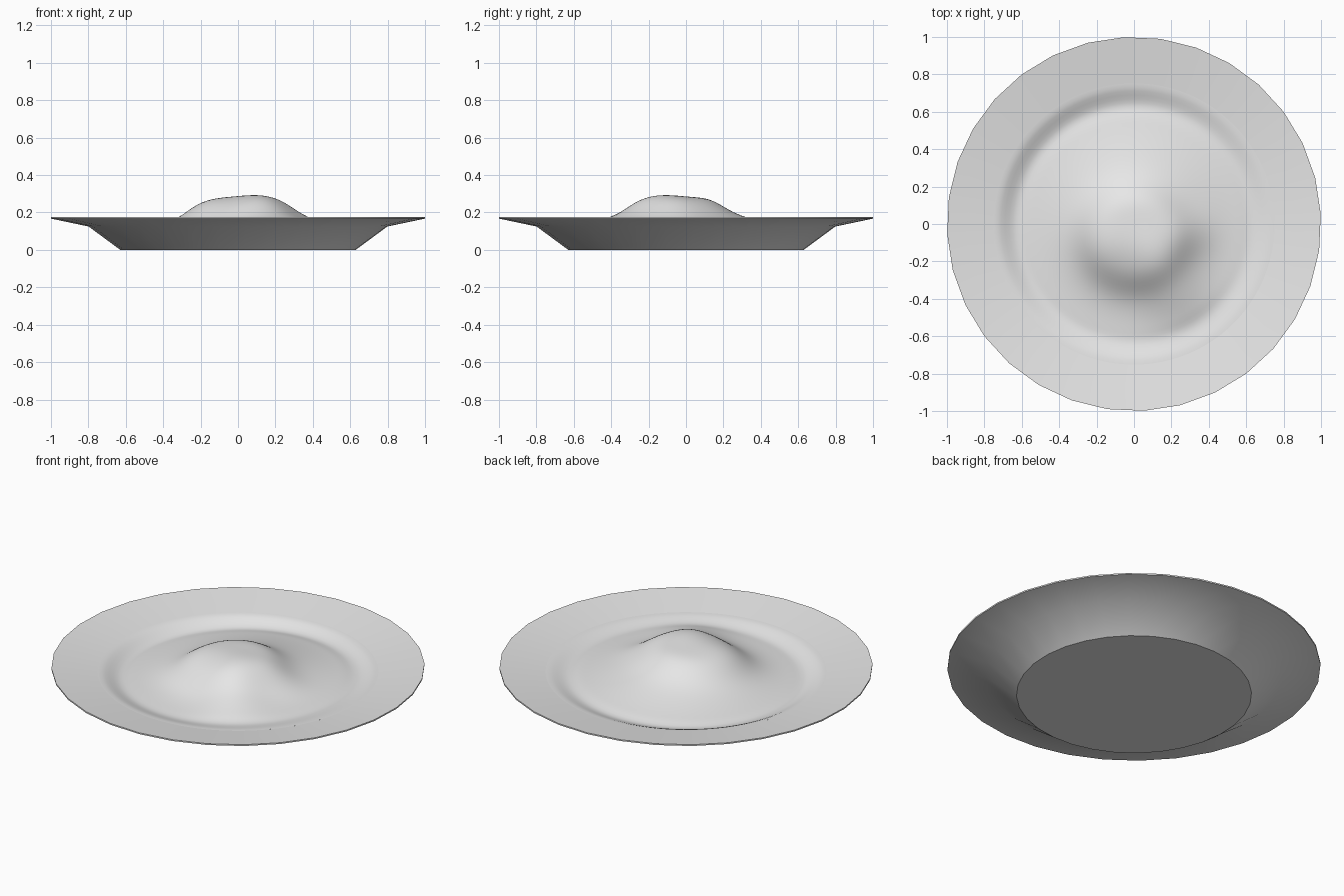
import bpy, bmesh, math

cube = bpy.data.objects.get("Cube")
if cube:
    bpy.data.objects.remove(cube, do_unlink=True)

# Single pale grey material
grey = bpy.data.materials.new("pale_grey")
grey.use_nodes = True
grey.diffuse_color = (0.8, 0.8, 0.8, 1)
grey.node_tree.nodes["Principled BSDF"].inputs["Base Color"].default_value = grey.diffuse_color


def add_rings(bm, rings, cap_first=False, cap_last=False):
    """Bridge successive loops of points with quads, optionally capping the ends."""
    loops = [[bm.verts.new(p) for p in ring] for ring in rings]
    n = len(loops[0])
    for a, b in zip(loops, loops[1:]):
        for i in range(n):
            j = (i + 1) % n
            bm.faces.new((a[i], a[j], b[j], b[i]))
    if cap_first:
        bm.faces.new(loops[0][::-1])
    if cap_last:
        bm.faces.new(loops[-1])


def finish(bm, name, angle):
    mesh = bpy.data.meshes.new(name)
    bm.to_mesh(mesh)
    bm.free()
    obj = bpy.data.objects.new(name, mesh)
    bpy.context.collection.objects.link(obj)
    mesh.materials.append(grey)
    bpy.ops.object.select_all(action='DESELECT')
    obj.select_set(True)
    bpy.context.view_layer.objects.active = obj
    bpy.ops.object.shade_smooth_by_angle(angle=math.radians(angle))
    return obj


def circle(radius, steps, height, turn=0.0):
    """Loop of points whose height comes from a function of x and y."""
    pts = []
    for i in range(steps):
        a = turn + math.tau * i / steps
        x, y = radius * math.cos(a), radius * math.sin(a)
        pts.append((x, y, height(x, y)))
    return pts


# Plate: faceted outline with a sloping foot, a broad rim and a sunken centre
profile = [(0.63, 0), (0.8, 0.125), (1.0, 0.167), (1.0, 0.175),
           (0.75, 0.14), (0.6, 0.03)]
bm = bmesh.new()
add_rings(bm, [circle(r, 32, lambda x, y, z=z: z, math.radians(3.1)) for r, z in profile],
          cap_first=True, cap_last=True)
finish(bm, "plate", 25)


# Food: lumpy mound filling the plate's centre
def smooth(t):
    t = max(0.0, min(1.0, t))
    return t * t * (3 - 2 * t)


def bump(x, y, cx, cy, size, amount):
    return amount * math.exp(-((x - cx) ** 2 + (y - cy) ** 2) / (2 * size * size))


LUMPS = [(0, 0.1, 0.3, 0.09),          # broad base
         (0.1, -0.15, 0.11, 0.03),     # right crest
         (-0.13, -0.12, 0.1, 0.016),   # left crest
         (0.3, -0.05, 0.09, 0.018),    # side shoulder
         (0.22, -0.36, 0.13, 0.04)]    # front shoulder


def food_height(x, y):
    r = math.hypot(x, y)
    floor = 0.1 + 0.018 * (0.87 * x - 0.5 * y) / 0.75
    edge = smooth((r - 0.61) / 0.14)
    z = floor + (0.141 - floor) * edge
    dome = math.hypot(x / 1.05, y + 0.07) / 0.28
    z += 0.088 / (1 + dome ** 6)
    fade = 1 - smooth((r - 0.55) / 0.2)
    return z + fade * sum(bump(x, y, *lump) for lump in LUMPS)


bm = bmesh.new()
count = 36
add_rings(bm, [circle(0.75 * (1 - k / count) + 0.002, 96, food_height) for k in range(count + 1)],
          cap_last=True)
finish(bm, "food_mound", 60)
